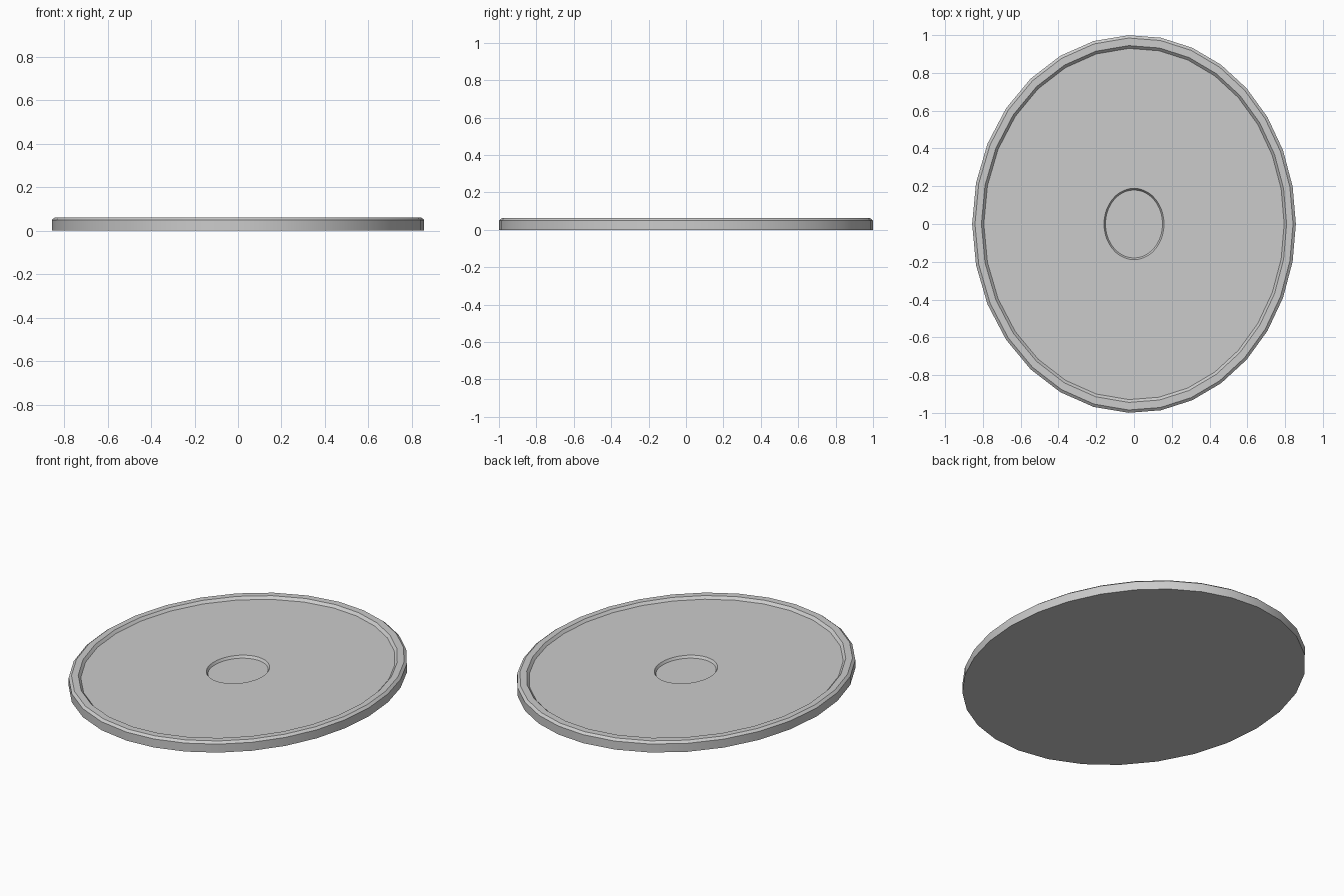
import bpy, bmesh
from math import cos, sin, radians, tau

if "Cube" in bpy.data.objects:
    bpy.data.objects.remove(bpy.data.objects["Cube"])

# Angles of the faceted outline: 8 steps on the right, 7 on the left, mirrored in y
half = [i * 91.9 / 8 for i in range(8)] + [91.9 + i * 88.1 / 7 for i in range(8)]
outline = [radians(a) for a in half + [360 - a for a in half[-2:0:-1]]]
round_well = [tau * i / 40 for i in range(40)]

bm = bmesh.new()


def ring(angles, rx, ry, z):
    return [bm.verts.new((rx * cos(a), ry * sin(a), z)) for a in angles]


def loft(rings):
    for a, b in zip(rings, rings[1:]):
        n = len(a)
        for i in range(n):
            j = (i + 1) % n
            bm.faces.new((a[i], a[j], b[j], b[i]))


# Outer wall, chamfered lip and inner slope of the rim
rim = [ring(outline, rx, ry, z) for rx, ry, z in (
    (0.857, 1.0, 0.0), (0.857, 1.0, 0.05), (0.842, 0.985, 0.062),
    (0.808, 0.945, 0.062), (0.795, 0.93, 0.047))]
loft(rim)
bm.faces.new(rim[0][::-1])

# Shallow central well
well = [ring(round_well, rx, ry, z) for rx, ry, z in (
    (0.159, 0.189, 0.047), (0.151, 0.180, 0.033))]
loft(well)
bm.faces.new(well[1])

# Flat floor between rim and well
edges = [bm.edges.get((r[i - 1], r[i])) for r in (rim[-1], well[0]) for i in range(len(r))]
bmesh.ops.triangle_fill(bm, edges=edges, use_beauty=True, normal=(0, 0, 1))
bmesh.ops.recalc_face_normals(bm, faces=bm.faces)

mesh = bpy.data.meshes.new("oval_plate")
bm.to_mesh(mesh)
bm.free()
plate = bpy.data.objects.new("oval_plate", mesh)
bpy.context.collection.objects.link(plate)
bpy.context.view_layer.objects.active = plate
plate.select_set(True)
bpy.ops.object.shade_smooth_by_angle(angle=radians(30))
